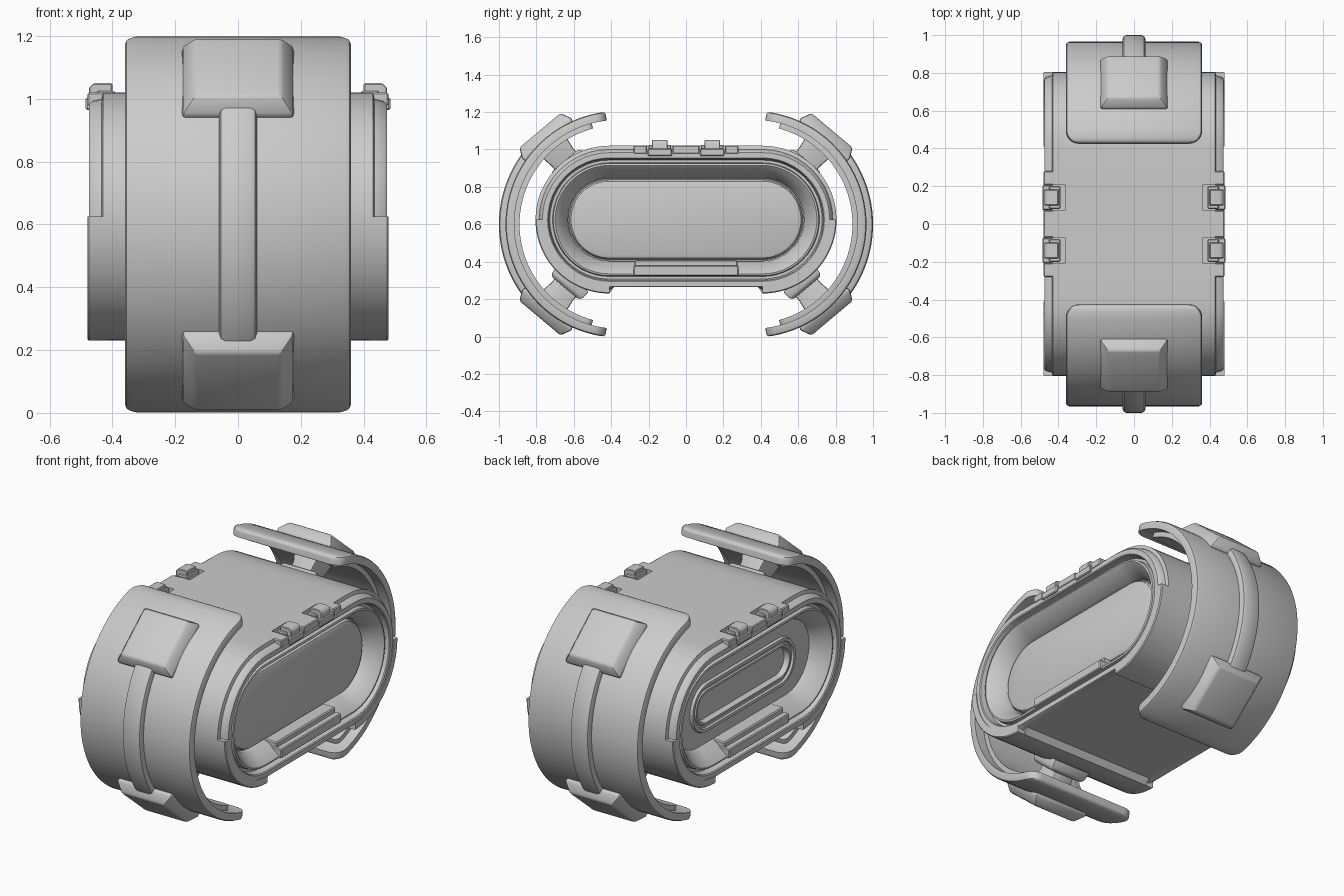
import bpy, bmesh
from math import sin, cos, pi, radians, sqrt, acos

if "Cube" in bpy.data.objects:
    bpy.data.objects.remove(bpy.data.objects["Cube"])

A, BZ = 0.41, 0.625          # body: half straight length, centre height
CY, CZ = 0.36, 0.60          # guard arc centre (distance from middle, height)
TILT = radians(50)           # direction of the corner pads and struts


def loft(name, rings, bevel=0.0, segs=2, cutters=()):
    """Skin a list of equal-length closed rings and cap both ends."""
    bm = bmesh.new()
    vs = [[bm.verts.new(p) for p in r] for r in rings]
    n = len(rings[0])
    for a, b in zip(vs, vs[1:]):
        for i in range(n):
            j = (i + 1) % n
            bm.faces.new((a[i], a[j], b[j], b[i]))
    bm.faces.new(vs[0][::-1])
    bm.faces.new(vs[-1])
    bmesh.ops.recalc_face_normals(bm, faces=bm.faces)
    me = bpy.data.meshes.new(name)
    bm.to_mesh(me)
    bm.free()
    ob = bpy.data.objects.new(name, me)
    bpy.context.collection.objects.link(ob)
    bpy.ops.object.select_all(action='DESELECT')
    ob.select_set(True)
    bpy.context.view_layer.objects.active = ob
    for c in cutters:
        m = ob.modifiers.new("cut", 'BOOLEAN')
        m.operation, m.object, m.solver = 'DIFFERENCE', c, 'EXACT'
        bpy.ops.object.modifier_apply(modifier=m.name)
    if bevel:
        m = ob.modifiers.new("bevel", 'BEVEL')
        m.width, m.segments, m.limit_method = bevel, segs, 'ANGLE'
        m.angle_limit = radians(30)
        bpy.ops.object.modifier_apply(modifier=m.name)
    bpy.ops.object.shade_smooth_by_angle(angle=radians(32))
    return ob


def rect(x0, x1, y0, y1, z):
    return [(x0, y0, z), (x1, y0, z), (x1, y1, z), (x0, y1, z)]


def box(name, x0, x1, y0, y1, z0, z1, bevel=0.0):
    return loft(name, [rect(x0, x1, y0, y1, z0), rect(x0, x1, y0, y1, z1)], bevel, 1)


def stadium(x, r, a=A, n=24):
    """Upright stadium outline; the underside is trimmed flat in the middle."""
    pts = []
    for cy, start in ((a, -pi / 2), (-a, pi / 2)):
        for i in range(n + 1):
            t = start + pi * i / n
            pts.append((x, cy + r * cos(t), BZ + r * sin(t)))
    zb = max(BZ - r, 0.265)
    return pts + [(x, -a + 0.025, zb), (x, a - 0.025, zb)]


def arc_band(name, sy, r0, r1, half_w, half_ang, corner, c):
    """Curved band around a guard centre, rounded end corners, outer edges rounded by c."""
    da = corner / r1
    k = 8
    near = [da * (1 - cos(pi / 2 * i / k)) for i in range(k + 1)]
    mid = 40
    span = half_ang - da
    angs = [-half_ang + s for s in near]
    angs += [-span + 2 * span * i / mid for i in range(1, mid)]
    angs += [half_ang - s for s in reversed(near)]
    rings = []
    for a in angs:
        s = min((half_ang - abs(a)) * r1, corner)
        w = half_w - corner + sqrt(max(corner**2 - (corner - s)**2, 0))
        u = min(s, c)
        top = r1 - c + sqrt(max(c**2 - (c - u)**2, 0))      # rounded end edge
        side = min(r1 - c, top - .001)
        k7 = (top - side) * .7
        half = [(w, r0), (w, side), (w - c * .3, side + k7), (w - c, top)]
        sec = half + [(-x, r) for x, r in reversed(half)]
        rings.append([(x, sy * (CY + r * cos(a)), CZ + r * sin(a)) for x, r in sec])
    return loft(name, rings)


def radial_block(name, sy, sz, levels, bevel=0.0):
    """Stack of rectangles (distance, half x, half tangent) along a corner direction."""
    rings = []
    for d, hx, ht in levels:
        rings.append([(x, sy * (CY + d * cos(TILT) - t * sin(TILT)),
                       CZ + sz * (d * sin(TILT) + t * cos(TILT)))
                      for x, t in ((-hx, -ht), (hx, -ht), (hx, ht), (-hx, ht))])
    return loft(name, rings, bevel)


# Body: stadium rings running from the left face panel to the right face panel
rim = [(.43, .395), (.435, .375), (.465, .368), (.475, .358), (.475, .33), (.47, .325), (.43, .318),
       (.43, .304), (.462, .300), (.465, .290), (.46, .284), (.385, .225)]
right_panel = [(.355, .220), (.355, .214), (.37, .212), (.38, .205), (.386, .19)]
left_panel = [(.365, .215, A), (.365, .145, .34), (.38, .14, .34), (.38, .122, .34), (.368, .118, .34),
              (.368, .105, .34), (.375, .10, .34), (.375, .088, .34), (.345, .08, .34)]
left = [stadium(-p[0], *p[1:]) for p in reversed(rim + left_panel)]
right = [stadium(x, r) for x, r in rim + right_panel]
cutters = []
for sx in (-1, 1):
    for y in (-.14, .14):
        c = box("clip_pocket_cutter", *sorted((sx * .365, sx * .50)), y - .068, y + .068, .988, 1.1)
        c.hide_render = True
        cutters.append(c)
loft("body", left + right, cutters=cutters)
for c in cutters:
    bpy.data.objects.remove(c, do_unlink=True)

for sx in (-1, 1):
    def xr(a, b):
        return sorted((sx * a, sx * b))

    # Lower rim corners, stepped top rim and sill of the opening
    for sy in (-1, 1):
        rings = []
        for i in range(25):
            t = -pi / 2 * i / 24
            rings.append([(sx * x, sy * (A + r * cos(t)), BZ + r * sin(t))
                          for x, r in ((.42, .352), (.479, .352), (.479, .39), (.474, .395), (.42, .395))])
        loft("lower_rim_corner", rings)
    for a, b in ((-.28, -.208), (-.072, .072), (.208, .28)):
        box("top_rim_segment", *xr(.42, .479), a, b, .977, 1.02, .005)
    box("sill", *xr(.34, .479), -.28, .28, .325, .38, .005)
    box("sill_lip", *xr(.34, .445), -.275, .275, .37, .41, .006)

    # Clips on the top edge
    for y in (-.14, .14):
        box("clip_plate", *xr(.43, .485), y - .065, y + .065, .965, 1.005, .005)
        lug = [[(sx * x, yy, z) for x, z in
                ((.40, .985), (.475, .985), (.475, 1.035), (.46, 1.05), (.40, 1.05))]
               for yy in (y - .042, y + .042)]
        loft("clip_lug", lug, .004, 1)
        box("clip_tongue", *xr(.39, .45), y - .06, y + .06, .98, 1.025, .005)

for sy in (-1, 1):
    # Curved guards with inner liner and raised rib
    arc_band("guard_shell", sy, .558, .605, .36, acos(.07 / .605), .07, .016)
    arc_band("guard_liner", sy, .53, .562, .30, radians(75), .03, .004)
    arc_band("guard_rib", sy, .58, .64, .06, radians(38), .035, .02)
    for sz in (-1, 1):
        # Corner pads, and struts joining the guards to the body
        radial_block("guard_pad", sy, sz, [(.58, .18, .17), (.604, .175, .168), (.655, .138, .143)], .012)
        radial_block("strut", sy, sz, [(.40, .065, .075), (.47, .065, .075), (.57, .09, .09)], .01)
        radial_block("strut_base", sy, sz, [(.38, .12, .11), (.43, .115, .105), (.445, .10, .09)], .006)
